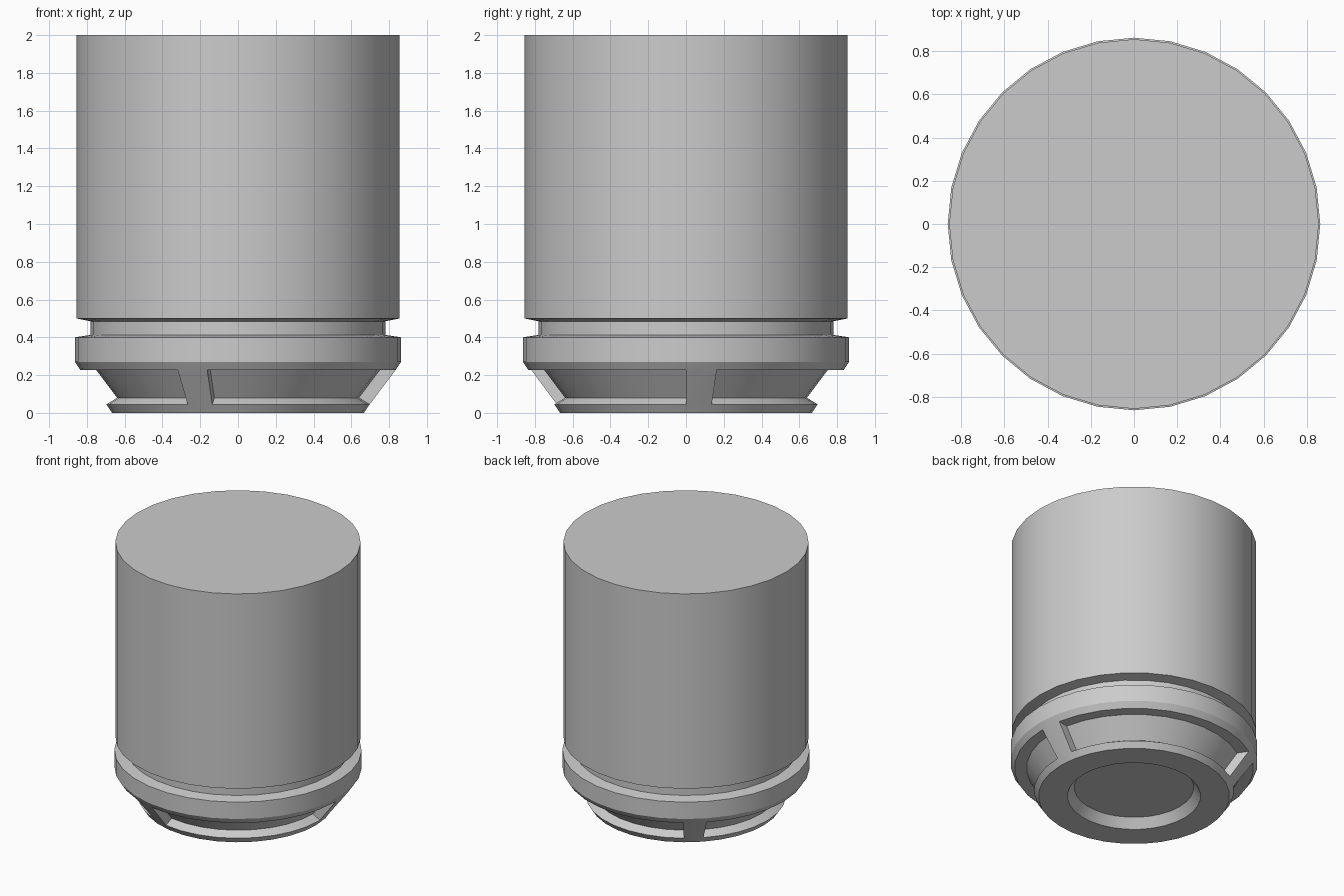
import bpy, bmesh, math

if "Cube" in bpy.data.objects:
    bpy.data.objects.remove(bpy.data.objects["Cube"])

SIDES = 32


def ring(bm, r, z):
    return [bm.verts.new((r * math.cos(a), r * math.sin(a), z))
            for a in (2 * math.pi * i / SIDES for i in range(SIDES))]


def lathe(name, profile, cap_start=False, cap_end=False, rib_rows=None, ribs=()):
    """Revolve (r, z) points. In rib segments the recess rows are bridged by a solid rib."""
    bm = bmesh.new()
    rings = [ring(bm, r, z) for r, z in profile]
    for i in range(SIDES):
        j = (i + 1) % SIDES
        for k in range(len(rings) - 1):
            if i in ribs and rib_rows[0] <= k < rib_rows[1]:
                continue
            lo, hi = rings[k], rings[k + 1]
            bm.faces.new((lo[i], lo[j], hi[j], hi[i]))
        if i in ribs:
            a, b = rib_rows
            bm.faces.new((rings[a][i], rings[a][j], rings[b][j], rings[b][i]))
            for s in (i, j):
                bm.faces.new([rings[k][s] for k in range(a, b + 1)])
    if cap_start:
        bm.faces.new(rings[0][::-1])
    if cap_end:
        bm.faces.new(rings[-1])
    bmesh.ops.recalc_face_normals(bm, faces=bm.faces)
    mesh = bpy.data.meshes.new(name)
    bm.to_mesh(mesh)
    bm.free()
    obj = bpy.data.objects.new(name, mesh)
    bpy.context.collection.objects.link(obj)
    bpy.ops.object.select_all(action='DESELECT')
    obj.select_set(True)
    bpy.context.view_layer.objects.active = obj
    bpy.ops.object.shade_smooth_by_angle(angle=math.radians(20))
    return obj


# Main cylinder with the narrow neck beneath it
lathe("canister_body",
      [(0.78, 0.413), (0.78, 0.485), (0.856, 0.5), (0.856, 2.0)],
      cap_end=True)

# Foot: recessed underside, slotted cone with three ribs, and collar
lathe("vented_foot",
      [(0.417, 0.07), (0.465, 0.0), (0.667, 0.0), (0.697, 0.045),
       (0.64, 0.08), (0.75, 0.226), (0.834, 0.226),
       (0.863, 0.27), (0.863, 0.4), (0.78, 0.413)],
      cap_start=True, rib_rows=(3, 6), ribs=(0, 11, 22))
